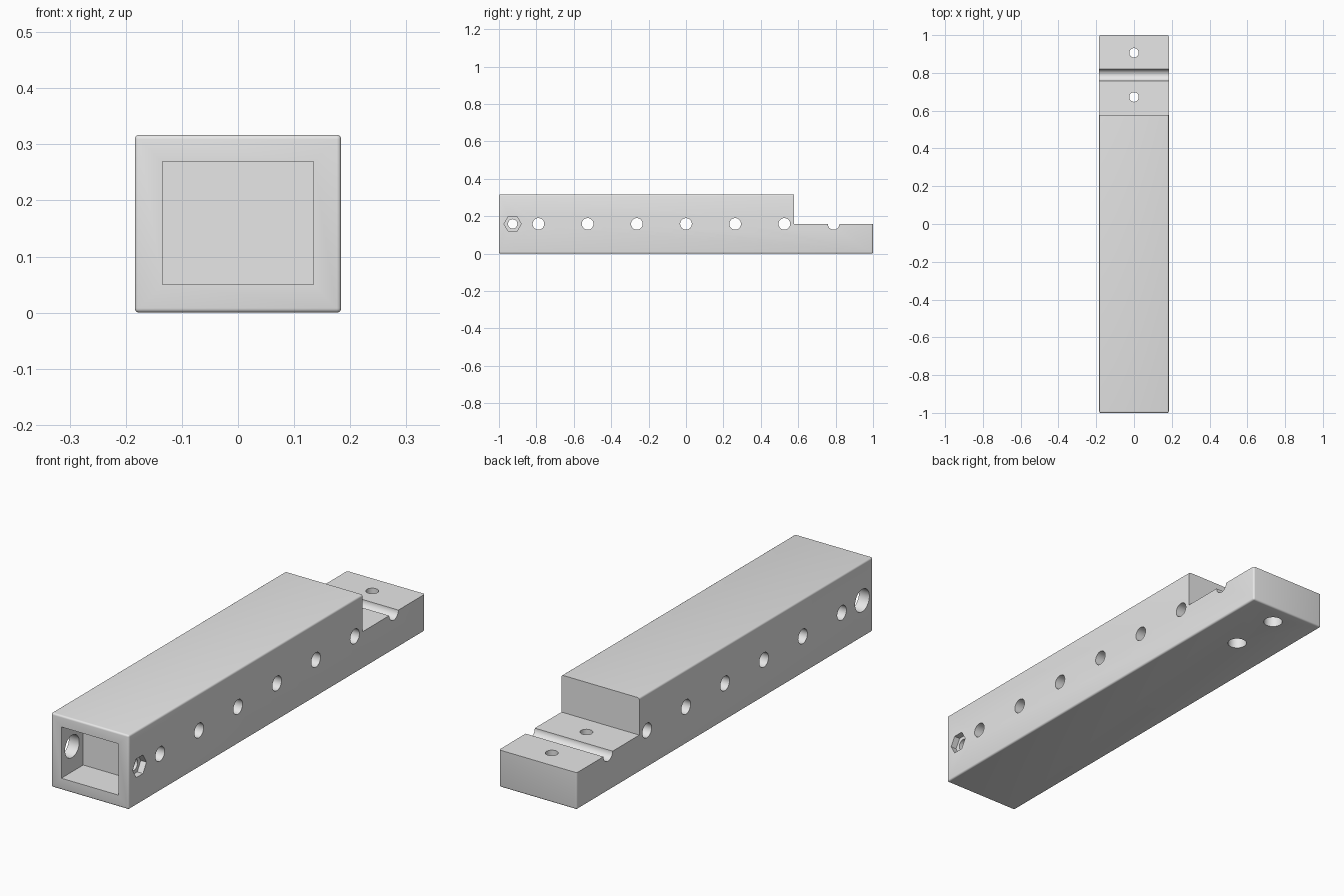
import bpy
from math import pi

old = bpy.data.objects.get("Cube")
if old:
    bpy.data.objects.remove(old, do_unlink=True)

HALF_W, HEIGHT = 0.184, 0.317
MID = HEIGHT / 2          # height of the hole row and of the tab
PITCH = 0.263             # spacing of the cross holes
STEP_Y = 0.578            # where the tab begins
BOLT_Y = -0.927           # cross bolt at the front pocket

grey = bpy.data.materials.new("plain grey")
grey.use_nodes = True
grey.diffuse_color = (0.8, 0.8, 0.8, 1)
grey.node_tree.nodes["Principled BSDF"].inputs["Base Color"].default_value = (0.8, 0.8, 0.8, 1)


def box(name, lo, hi):
    centre = [(a + b) / 2 for a, b in zip(lo, hi)]
    bpy.ops.mesh.primitive_cube_add(size=1, location=centre)
    ob = bpy.context.object
    ob.name = name
    ob.scale = [b - a for a, b in zip(lo, hi)]
    bpy.ops.object.transform_apply(location=True, rotation=False, scale=True)
    return ob


def rod(name, radius, start, end, sides=48):
    """Prism between two points that differ along x or z only."""
    centre = [(a + b) / 2 for a, b in zip(start, end)]
    along_x = start[0] != end[0]
    length = sum(abs(b - a) for a, b in zip(start, end))
    bpy.ops.mesh.primitive_cylinder_add(
        vertices=sides, radius=radius, depth=length, location=centre,
        rotation=(0, pi / 2 if along_x else 0, 0))
    bpy.context.object.name = name
    return bpy.context.object


def apply(ob, mod):
    bpy.context.view_layer.objects.active = ob
    bpy.ops.object.modifier_apply(modifier=mod.name)


def cut(ob, cutter):
    mod = ob.modifiers.new("cut", 'BOOLEAN')
    mod.operation, mod.solver, mod.object = 'DIFFERENCE', 'EXACT', cutter
    apply(ob, mod)
    bpy.data.objects.remove(cutter, do_unlink=True)


# Softly rounded bar
body = box("bar_body", (-HALF_W, -1, 0), (HALF_W, 1, HEIGHT))
bevel = body.modifiers.new("round", 'BEVEL')
bevel.width, bevel.segments = 0.008, 4
apply(body, bevel)

# Half-height tab at the back, pocket in the front
cut(body, box("step_cutter", (-1, STEP_Y, MID), (1, 2, 1)))
cut(body, box("pocket_cutter", (-0.135, -2, 0.05), (0.135, -0.852, 0.269)))

# Row of cross holes; the last one leaves the groove across the tab
for k in range(-3, 4):
    cut(body, rod("cross_hole", 0.031, (-1, k * PITCH, MID), (1, k * PITCH, MID)))

# Front cross bolt: wide bore on the right, small bore and hex seat on the left
cut(body, rod("wide_bore", 0.048, (-1, BOLT_Y, MID), (0, BOLT_Y, MID)))
cut(body, rod("small_bore", 0.025, (0, BOLT_Y, MID), (1, BOLT_Y, MID)))
cut(body, rod("hex_seat", 0.046, (HALF_W - 0.027, BOLT_Y, MID), (1, BOLT_Y, MID), sides=6))

# Two tab holes, counterbored from below
for side in (-1, 1):
    y = 3 * PITCH + side * 0.117
    cut(body, rod("tab_hole", 0.025, (0, y, -1), (0, y, 1)))
    cut(body, rod("counterbore", 0.039, (0, y, -1), (0, y, 0.08)))

body.data.materials.clear()
body.data.materials.append(grey)
for poly in body.data.polygons:
    poly.material_index = 0
bpy.ops.object.select_all(action='DESELECT')
body.select_set(True)
bpy.context.view_layer.objects.active = body
bpy.ops.object.shade_smooth_by_angle(angle=pi / 6)
